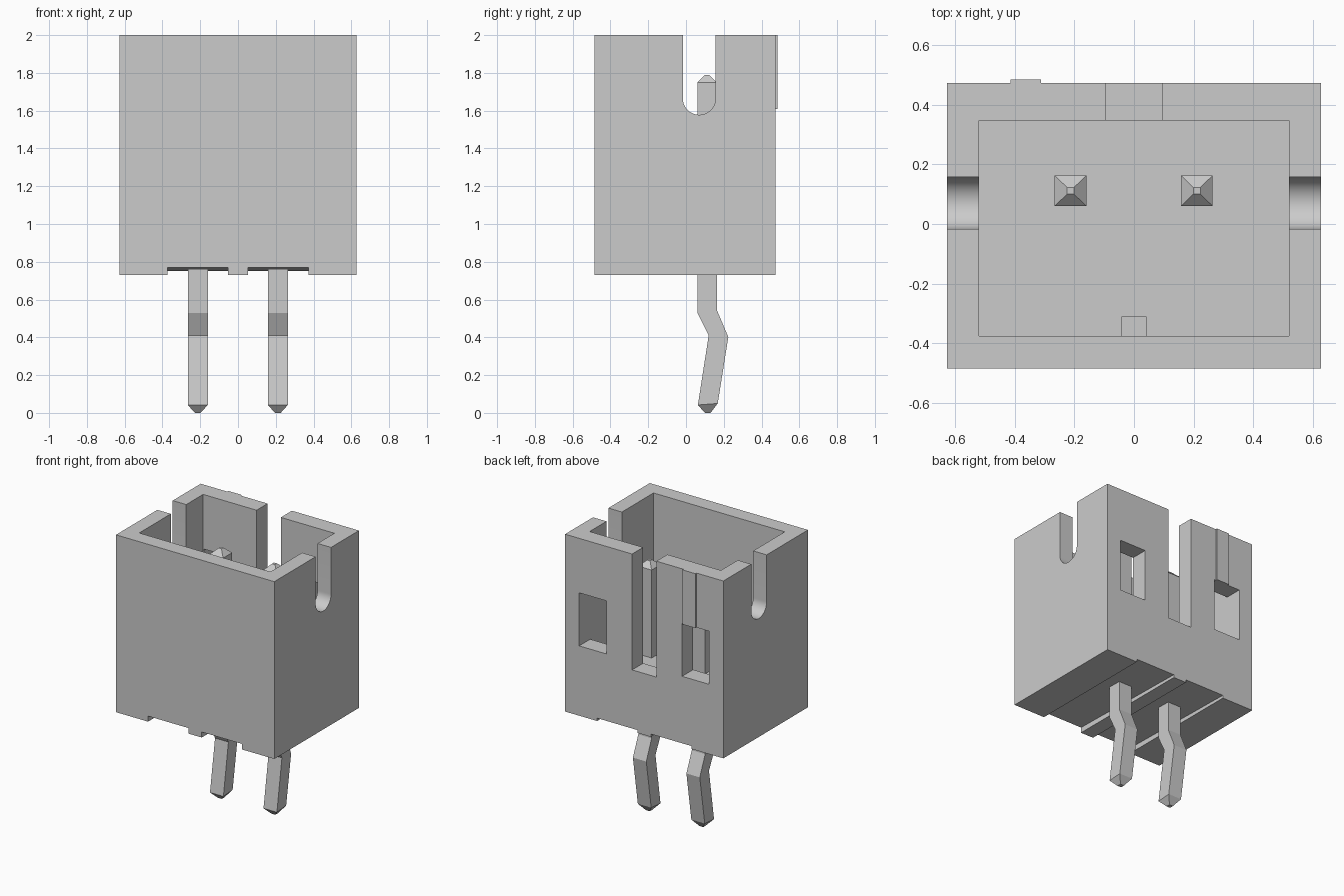
import bpy, bmesh, math

if "Cube" in bpy.data.objects:
    bpy.data.objects.remove(bpy.data.objects["Cube"])


def mesh_object(name, bm):
    bmesh.ops.recalc_face_normals(bm, faces=bm.faces)
    mesh = bpy.data.meshes.new(name)
    bm.to_mesh(mesh)
    bm.free()
    obj = bpy.data.objects.new(name, mesh)
    bpy.context.collection.objects.link(obj)
    return obj


def loft(name, rings):
    """Skin a list of equal-length point rings into a closed solid."""
    bm = bmesh.new()
    vs = [[bm.verts.new(p) for p in ring] for ring in rings]
    n = len(vs[0])
    for a, b in zip(vs, vs[1:]):
        for i in range(n):
            j = (i + 1) % n
            bm.faces.new((a[i], a[j], b[j], b[i]))
    bm.faces.new(vs[0])
    bm.faces.new(vs[-1])
    return mesh_object(name, bm)


def rect(x0, x1, y0, y1, z0, z1=None):
    """Ring whose front edge is at z0 and back edge at z1."""
    z1 = z0 if z1 is None else z1
    return [(x0, y0, z0), (x1, y0, z0), (x1, y1, z1), (x0, y1, z1)]


def box(name, x0, x1, y0, y1, z0, z1):
    return loft(name, [rect(x0, x1, y0, y1, z0), rect(x0, x1, y0, y1, z1)])


def cut(target, cutter):
    cutter.hide_render = True
    mod = target.modifiers.new("cut", 'BOOLEAN')
    mod.operation = 'DIFFERENCE'
    mod.solver = 'EXACT'
    mod.object = cutter
    bpy.context.view_layer.objects.active = target
    bpy.ops.object.modifier_apply(modifier=mod.name)
    bpy.data.objects.remove(cutter)


# Open-topped housing
FLOOR = 1.12
housing = box("housing", -0.627, 0.627, -0.485, 0.473, 0.73, 2.0)
cut(housing, box("cavity_cutter", -0.52, 0.52, -0.375, 0.348, FLOOR, 2.2))

# Rear centre slot
cut(housing, box("slot_cutter", -0.096, 0.096, 0.25, 0.6, 1.17, 2.2))

# Rear windows and sloping grooves under the base
for s in (-1, 1):
    xs = sorted((s * 0.3, s * 0.515))
    cut(housing, box("window_cutter", *xs, 0.25, 0.6, 1.23, 1.61))
    xs = sorted((s * 0.052, s * 0.373))
    cut(housing, loft("groove_cutter", [rect(*xs, -0.6, 0.6, 0.6),
                                        rect(*xs, -0.6, 0.6, 0.772, 0.748)]))

# Round-bottomed notches through both side walls
cy, r, cz, n = 0.07, 0.087, 1.665, 24
outline = [(cy + r * math.cos(math.pi + math.pi * i / n),
            cz + r * math.sin(math.pi + math.pi * i / n)) for i in range(n + 1)]
outline += [(cy + r, 2.2), (cy - r, 2.2)]
for s in (-1, 1):
    cut(housing, loft("notch_cutter", [[(s * x, y, z) for y, z in outline]
                                       for x in (0.5, 0.7)]))

bpy.ops.object.select_all(action='DESELECT')
housing.select_set(True)
bpy.context.view_layer.objects.active = housing
bpy.ops.object.shade_smooth_by_angle(angle=math.radians(30))

# Thin rib on the back and key rib inside the front wall
box("back_rib", -0.415, -0.312, 0.46, 0.485, 1.61, 2.0)
box("key_rib", -0.042, 0.042, -0.39, -0.31, FLOOR - 0.02, 1.45)

# Kinked square pins: front y, back y, front z, back z, half width
PIN = [(0.1, 0.13, 0.0, 0.0, 0.015),
       (0.063, 0.168, 0.042, 0.05, 0.053),
       (0.12, 0.224, 0.41, 0.402, 0.053),
       (0.06, 0.163, 0.53, 0.545, 0.053),
       (0.06, 0.163, 1.75, 1.75, 0.053),
       (0.1, 0.123, 1.79, 1.79, 0.012)]
for side, x in (("left", -0.213), ("right", 0.211)):
    loft(side + "_pin", [rect(x - w, x + w, y0, y1, z0, z1)
                         for y0, y1, z0, z1, w in PIN])
